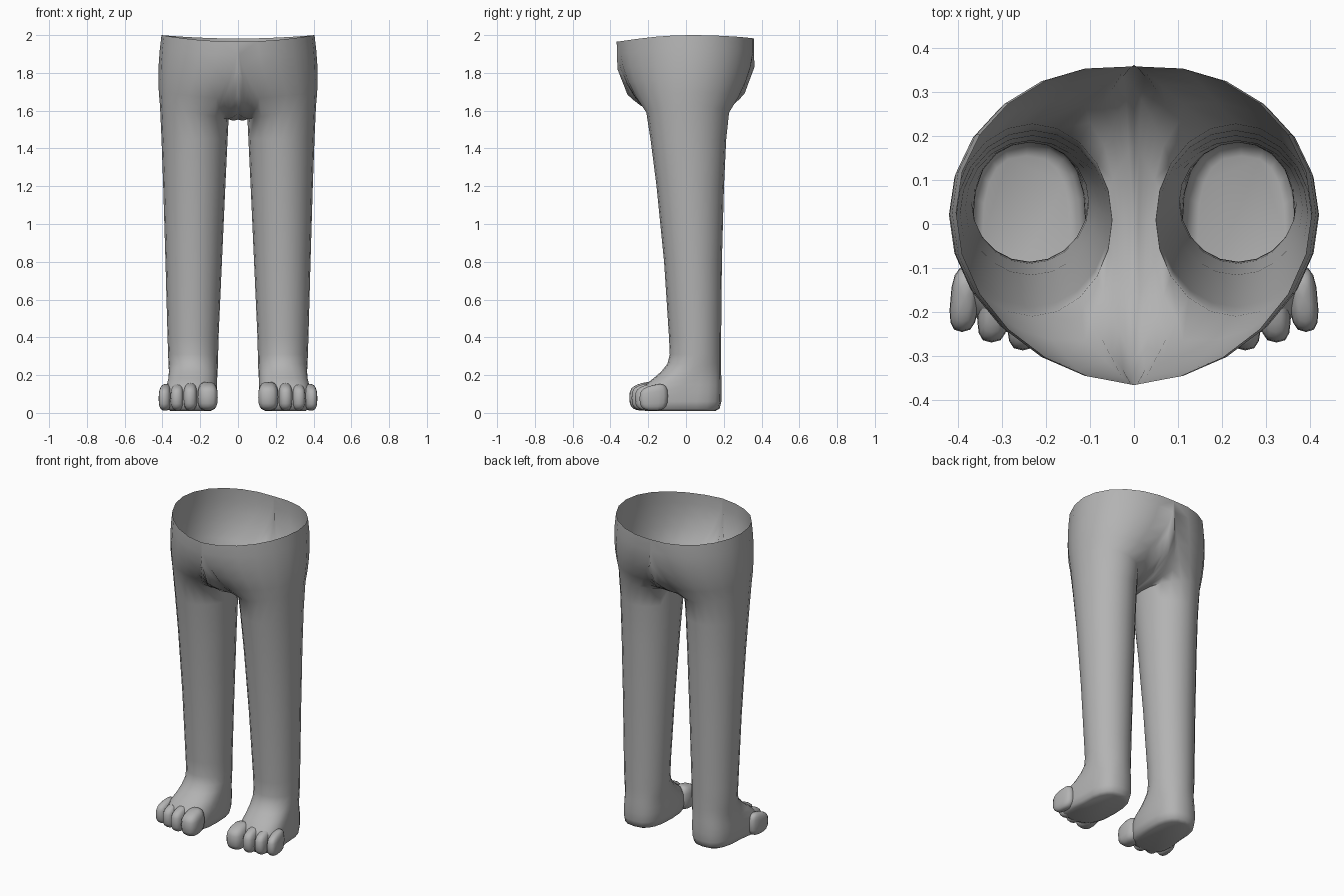
import bpy, bmesh, math
from mathutils import Vector

if "Cube" in bpy.data.objects:
    bpy.data.objects.remove(bpy.data.objects["Cube"])

N = 20  # sides of each leg

skin = bpy.data.materials.new("plain grey")
skin.diffuse_color = (0.45, 0.45, 0.45, 1)
skin.use_nodes = True
skin.node_tree.nodes["Principled BSDF"].inputs["Base Color"].default_value = skin.diffuse_color


def finish(bm, name, mirror_merge):
    bmesh.ops.recalc_face_normals(bm, faces=bm.faces)
    mesh = bpy.data.meshes.new(name)
    bm.to_mesh(mesh)
    bm.free()
    mesh.materials.append(skin)
    ob = bpy.data.objects.new(name, mesh)
    bpy.context.collection.objects.link(ob)
    mod = ob.modifiers.new("mirror", 'MIRROR')
    mod.use_mirror_merge = mirror_merge
    mod.merge_threshold = 0.0005
    bpy.ops.object.select_all(action='DESELECT')
    ob.select_set(True)
    bpy.context.view_layer.objects.active = ob
    bpy.ops.object.shade_smooth_by_angle(angle=math.radians(60))
    return ob


def power(v, p):
    return math.copysign(abs(v) ** p, v)


def leg_ring(z, x0, x1, y0, y1, square=1.0, splay=0.0, tilt=0.0):
    """Rounded loop; splay pushes the front outward, tilt lifts the outer side."""
    pts = []
    for i in range(N):
        a = 2 * math.pi * i / N
        c, s = power(math.cos(a), square), power(math.sin(a), square)
        front = max(0.0, -s)
        pts.append(Vector(((x0 + x1) / 2 + (x1 - x0) / 2 * c + splay * front * (0.5 + 0.5 * c),
                           (y0 + y1) / 2 + (y1 - y0) / 2 * s, z + tilt * c)))
    return pts


# Foot and leg loops from the sole to the hip
rings = [
    leg_ring(0.010, 0.145, 0.345, -0.215, 0.155, 0.75, 0.04),
    leg_ring(0.022, 0.122, 0.365, -0.240, 0.178, 0.75, 0.04),
    leg_ring(0.060, 0.112, 0.370, -0.250, 0.187, 0.75, 0.04),
    leg_ring(0.110, 0.110, 0.370, -0.240, 0.188, 0.75, 0.04),
    leg_ring(0.150, 0.110, 0.368, -0.215, 0.188, 0.78, 0.035),
    leg_ring(0.185, 0.110, 0.366, -0.170, 0.187, 0.85, 0.02),
    leg_ring(0.220, 0.108, 0.366, -0.130, 0.186, 0.92, 0.01),
    leg_ring(0.260, 0.106, 0.368, -0.098, 0.186),
    leg_ring(0.310, 0.105, 0.370, -0.086, 0.186),
    leg_ring(0.400, 0.103, 0.373, -0.090, 0.186),
    leg_ring(0.800, 0.085, 0.384, -0.116, 0.190),
    leg_ring(1.200, 0.067, 0.396, -0.156, 0.201),
    leg_ring(1.450, 0.055, 0.405, -0.188, 0.213),
    leg_ring(1.590, 0.050, 0.413, -0.210, 0.228, tilt=0.035),
]

# Hip: the hip loop spreads to the outer half of the waist plus the crotch line
crotch = [(.362, 1.83), (.31, 1.69), (.18, 1.585), (0, 1.553),
          (-.18, 1.585), (-.31, 1.685), (-.363, 1.82)]
hip = rings[-1]
top, ctrl = [], []
for i in range(N):
    k = i if i < 7 else i - N
    if abs(k) <= 6:
        b = math.radians(15 * k)
        s = math.sin(b)
        drop = 0.035 if s < 0 else 0.018
        t = Vector((0.405 * math.cos(b) if abs(k) < 6 else 0.0,
                    0.363 * s - 0.004 + 0.03 * math.cos(b), 2.0 - drop * s * s))
        ctrl.append(Vector((t.x * 1.07, t.y * 1.04, 1.8)))
    else:
        y, z = crotch[i - 7]
        t = Vector((0, y, z))
        m = (t + hip[i]) / 2
        ctrl.append(Vector((m.x, m.y * 1.1, m.z - 0.012)))
    top.append(t)
for step in range(1, 6):
    t = step / 5
    rings.append([(1 - t) ** 2 * hip[i] + 2 * t * (1 - t) * ctrl[i] + t * t * top[i]
                  for i in range(N)])

bm = bmesh.new()
loops = [[bm.verts.new(p) for p in r] for r in rings]
for lo, hi in zip(loops, loops[1:]):
    for i in range(N):
        j = (i + 1) % N
        bm.faces.new((lo[i], lo[j], hi[j], hi[i]))
bm.faces.new(loops[0])
finish(bm, "legs_and_hips", True)

# Toes, inner to outer: centre x, tip y, width, top height
toes = [("big_toe", 0.162, -0.300, 0.108, 0.150),
        ("second_toe", 0.250, -0.288, 0.074, 0.146),
        ("third_toe", 0.316, -0.270, 0.072, 0.142),
        ("little_toe", 0.379, -0.246, 0.066, 0.138)]
for name, x, tip, width, height in toes:
    bm = bmesh.new()
    bmesh.ops.create_uvsphere(bm, u_segments=14, v_segments=10, radius=1)
    for v in bm.verts:
        c = [power(q, 0.7) for q in v.co]
        y = tip + 0.075 + 0.075 * c[1]
        z = 0.012 + (height - 0.012) * (0.5 + 0.5 * c[2])
        # the upper side rises toward the instep
        z += 0.22 * max(0.0, y - tip - 0.03) * (0.5 + 0.5 * c[2])
        v.co = (x + width / 2 * c[0] + 0.12 * (tip + 0.15 - y) * (x - 0.2) * 4, y, z)
    finish(bm, name, False)
